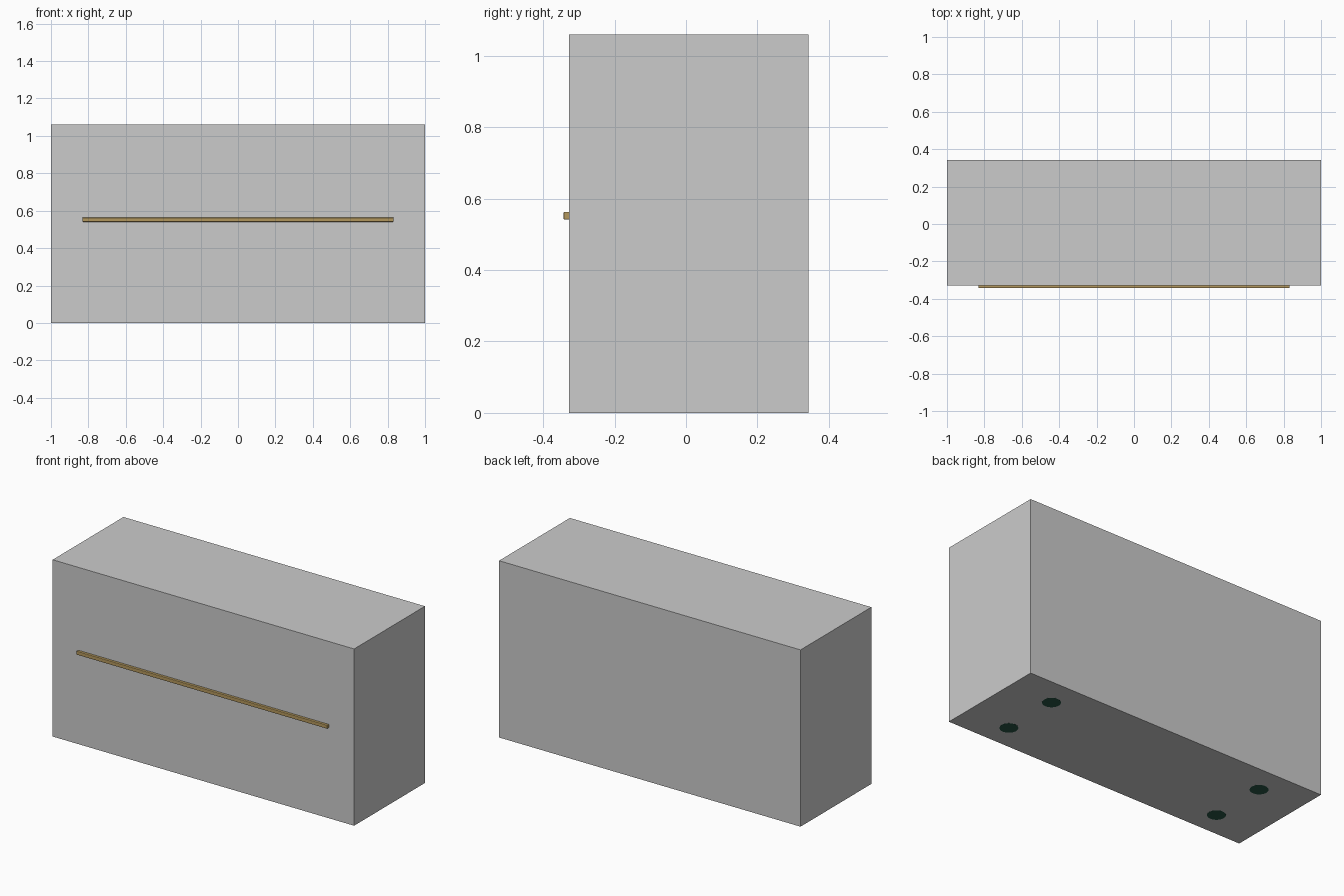
import bpy

if "Cube" in bpy.data.objects:
    bpy.data.objects.remove(bpy.data.objects["Cube"])


def material(name, color):
    mat = bpy.data.materials.new(name)
    mat.diffuse_color = (*color, 1)
    mat.use_nodes = True
    mat.node_tree.nodes["Principled BSDF"].inputs["Base Color"].default_value = mat.diffuse_color
    return mat


def box(name, lo, hi, bevel=0):
    bpy.ops.mesh.primitive_cube_add(size=1, location=[(a + b) / 2 for a, b in zip(lo, hi)])
    ob = bpy.context.object
    ob.name = name
    ob.scale = [b - a for a, b in zip(lo, hi)]
    bpy.ops.object.transform_apply(location=False, rotation=False, scale=True)
    if bevel:
        mod = ob.modifiers.new("edge_bevel", 'BEVEL')
        mod.width = bevel
        mod.segments = 2
    return ob


brass = material("brass", (0.45, 0.31, 0.11))
dark_green = material("dark_green", (0.02, 0.09, 0.06))

# Cabinet body
box("cabinet_body", (-1, -0.328, 0), (1, 0.343, 1.06))

# Long trim bar across the front
bar = box("front_trim_bar", (-0.832, -0.343, 0.541), (0.832, -0.324, 0.563), 0.003)
bar.data.materials.append(brass)

# Recessed round feet, flush with the underside
for side, x in (("left", -0.715), ("right", 0.715)):
    for end, y in (("front", -0.175), ("back", 0.175)):
        bpy.ops.mesh.primitive_cylinder_add(vertices=32, radius=0.05, depth=0.04,
                                            location=(x, y, 0.0197))
        foot = bpy.context.object
        foot.name = f"{end}_{side}_foot"
        foot.data.materials.append(dark_green)
        bpy.ops.object.shade_smooth_by_angle()
